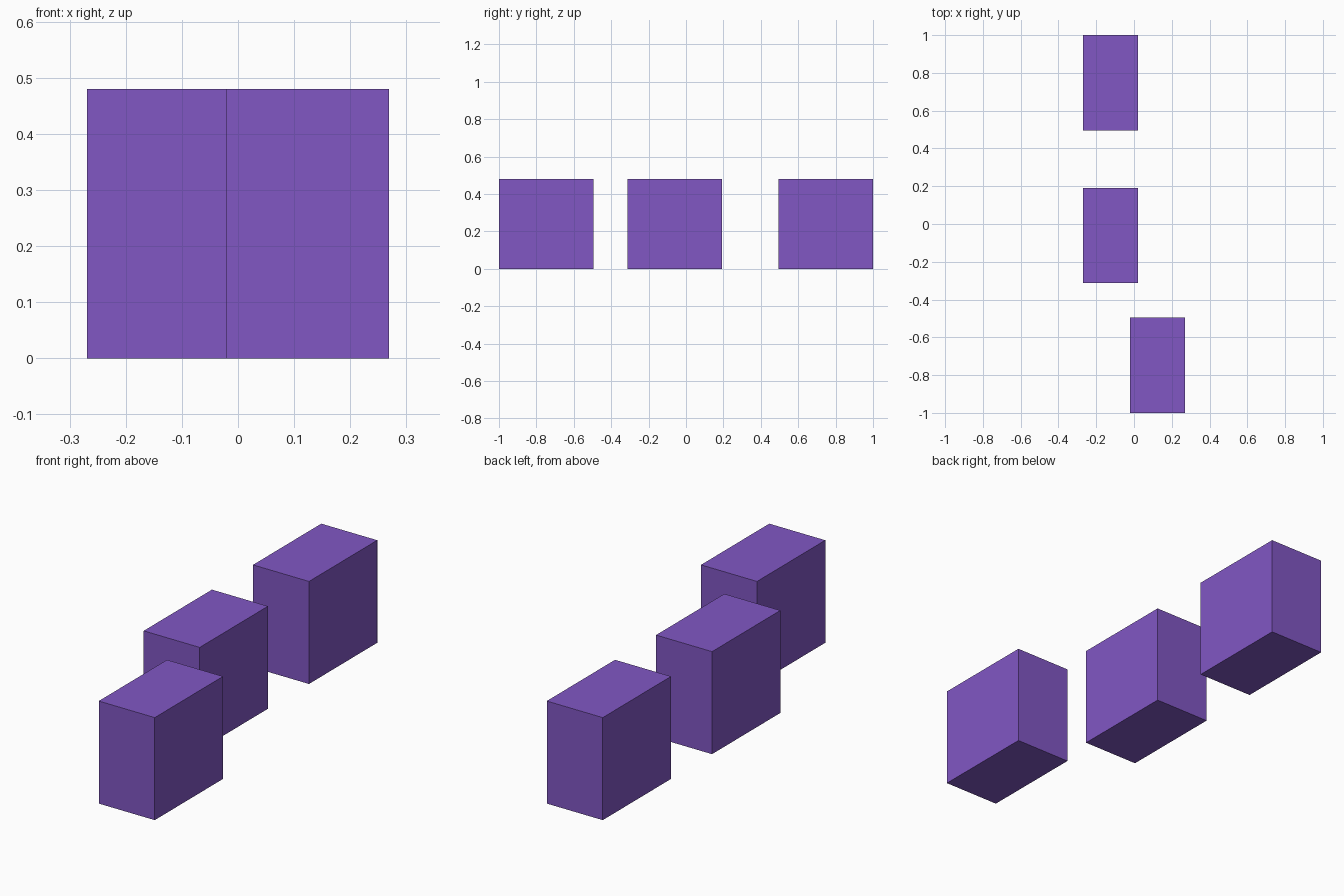
import bpy

if "Cube" in bpy.data.objects:
    bpy.data.objects.remove(bpy.data.objects["Cube"])

SIZE = (0.29, 0.505, 0.48)

purple = bpy.data.materials.new("purple")
purple.diffuse_color = (0.22, 0.095, 0.55, 1)
purple.use_nodes = True
purple.node_tree.nodes["Principled BSDF"].inputs["Base Color"].default_value = purple.diffuse_color


def block(name, x, y):
    """Plain box standing on the ground, centred at x, y."""
    bpy.ops.mesh.primitive_cube_add(size=1, location=(x, y, SIZE[2] / 2))
    ob = bpy.context.object
    ob.name = name
    ob.scale = SIZE
    bpy.ops.object.transform_apply(location=False, rotation=False, scale=True)
    ob.data.materials.append(purple)


# Three equal blocks in a staggered row; the front one is shifted right
block("front_block", 0.124, -0.7475)
block("middle_block", -0.124, -0.061)
block("back_block", -0.124, 0.7475)
